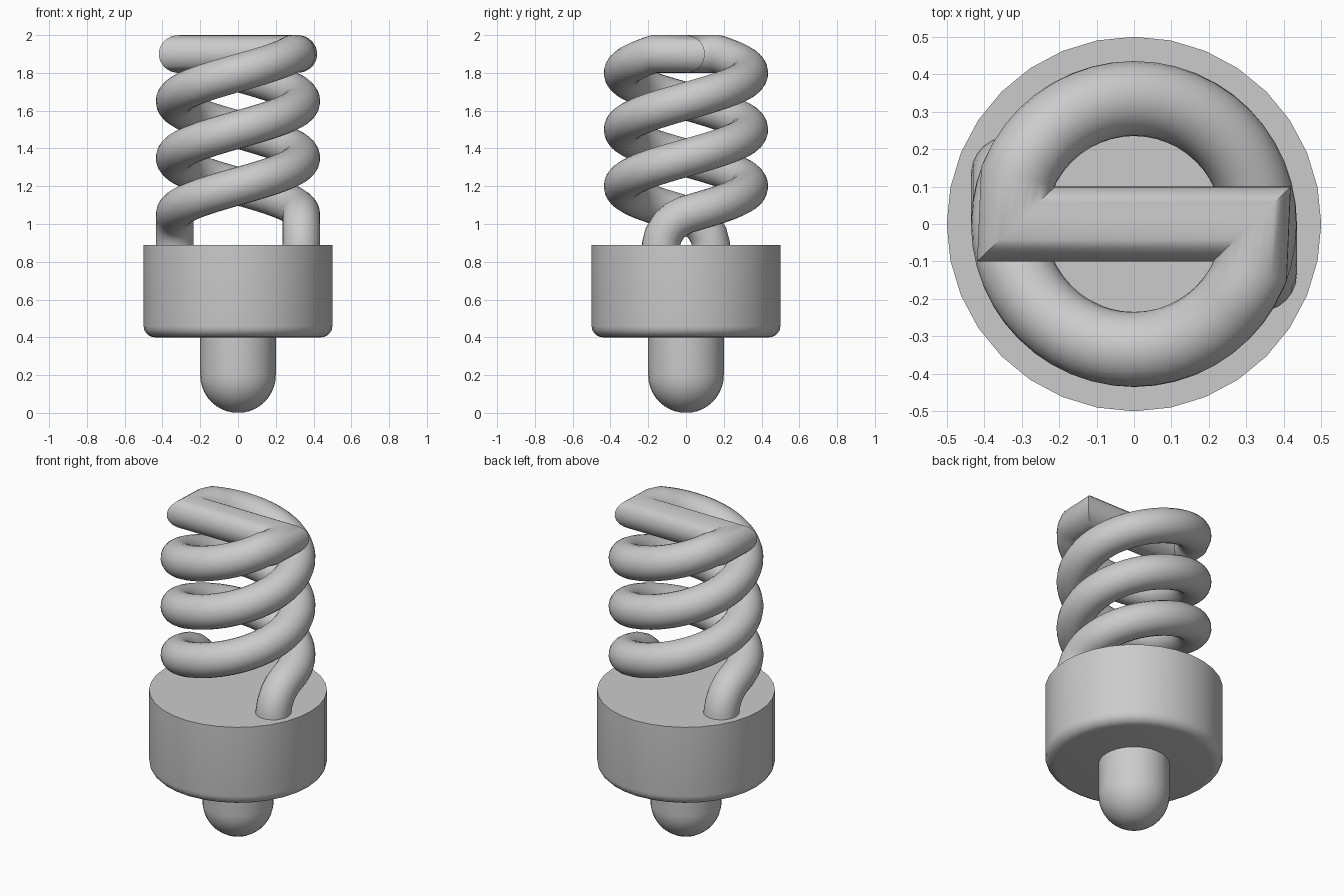
import bpy
import bmesh
from math import pi, sin, cos
from mathutils import Vector

if "Cube" in bpy.data.objects:
    bpy.data.objects.remove(bpy.data.objects["Cube"])

grey = bpy.data.materials.new("plain grey")
grey.use_nodes = True
colour = (0.6, 0.6, 0.6, 1)
grey.diffuse_color = colour
grey.node_tree.nodes["Principled BSDF"].inputs["Base Color"].default_value = colour


def finish(name, bm, angle):
    bmesh.ops.recalc_face_normals(bm, faces=bm.faces)
    mesh = bpy.data.meshes.new(name)
    bm.to_mesh(mesh)
    bm.free()
    mesh.materials.append(grey)
    obj = bpy.data.objects.new(name, mesh)
    bpy.context.collection.objects.link(obj)
    bpy.ops.object.select_all(action="DESELECT")
    obj.select_set(True)
    bpy.context.view_layer.objects.active = obj
    bpy.ops.object.shade_smooth_by_angle(angle=angle)
    return obj


def skin(bm, rings):
    """Join rings of vertices with quads."""
    for a, b in zip(rings, rings[1:]):
        n = len(a)
        for i in range(n):
            j = (i + 1) % n
            bm.faces.new((a[i], a[j], b[j], b[i]))


def lathe(name, profile, sides, angle):
    """Turn a (radius, height) profile around z and cap both ends."""
    bm = bmesh.new()
    turns = [2 * pi * i / sides for i in range(sides)]
    rings = [[bm.verts.new((r * cos(t), r * sin(t), z)) for t in turns]
             for r, z in profile]
    skin(bm, rings)
    bm.faces.new(rings[0])
    bm.faces.new(rings[-1])
    return finish(name, bm, angle)


def sweep(name, path, radius, sides, angle):
    """Round tube along a path, with true mitres at its corners."""
    bm = bmesh.new()
    dirs = [(b - a).normalized() for a, b in zip(path, path[1:])]
    u = dirs[0].orthogonal().normalized()
    v = dirs[0].cross(u)
    turns = [2 * pi * i / sides for i in range(sides)]
    ring = [path[0] + radius * (cos(t) * u + sin(t) * v) for t in turns]
    rings = [[bm.verts.new(p) for p in ring]]
    for i in range(1, len(path)):
        d = dirs[i - 1]
        normal = d + (dirs[i] if i < len(dirs) else d)
        ring = [p + d * ((path[i] - p).dot(normal) / d.dot(normal)) for p in ring]
        rings.append([bm.verts.new(p) for p in ring])
    skin(bm, rings)
    bm.faces.new(rings[0])
    bm.faces.new(rings[-1])
    return finish(name, bm, angle)


# Rounded plug under the base
plug_r = 0.2
plug = [(plug_r * sin(pi / 2 * k / 10), plug_r - plug_r * cos(pi / 2 * k / 10))
        for k in range(1, 11)]
lathe("plug", plug + [(plug_r, 0.42)], 32, 0.6)

# Drum base with a rounded lower edge
edge = 0.06
rim = [(0.5 - edge + edge * sin(pi / 2 * k / 5), 0.4 + edge - edge * cos(pi / 2 * k / 5))
       for k in range(6)]
lathe("base", rim + [(0.5, 0.89)], 32, 0.6)

# Double spiral tube: one strand, then its half-turn twin, joined by the top bar
coil_r, top_z = 0.335, 1.9
strand = [Vector((coil_r, y, z)) for y, z in
          ((-0.135, 0.82), (-0.133, 0.89), (-0.12, 0.94), (-0.09, 0.99), (-0.05, 1.025))]
steps = 72
for k in range(steps - 2):
    t = 3 * pi * k / steps
    strand.append(Vector((coil_r * cos(t), coil_r * sin(t), min(1.05 + 0.3 * t / pi, top_z))))
strand.append(Vector((-0.315, 0, top_z)))
twin = [Vector((-p.x, -p.y, p.z)) for p in reversed(strand)]
sweep("spiral_tube", strand + twin, 0.1, 24, 0.7)
